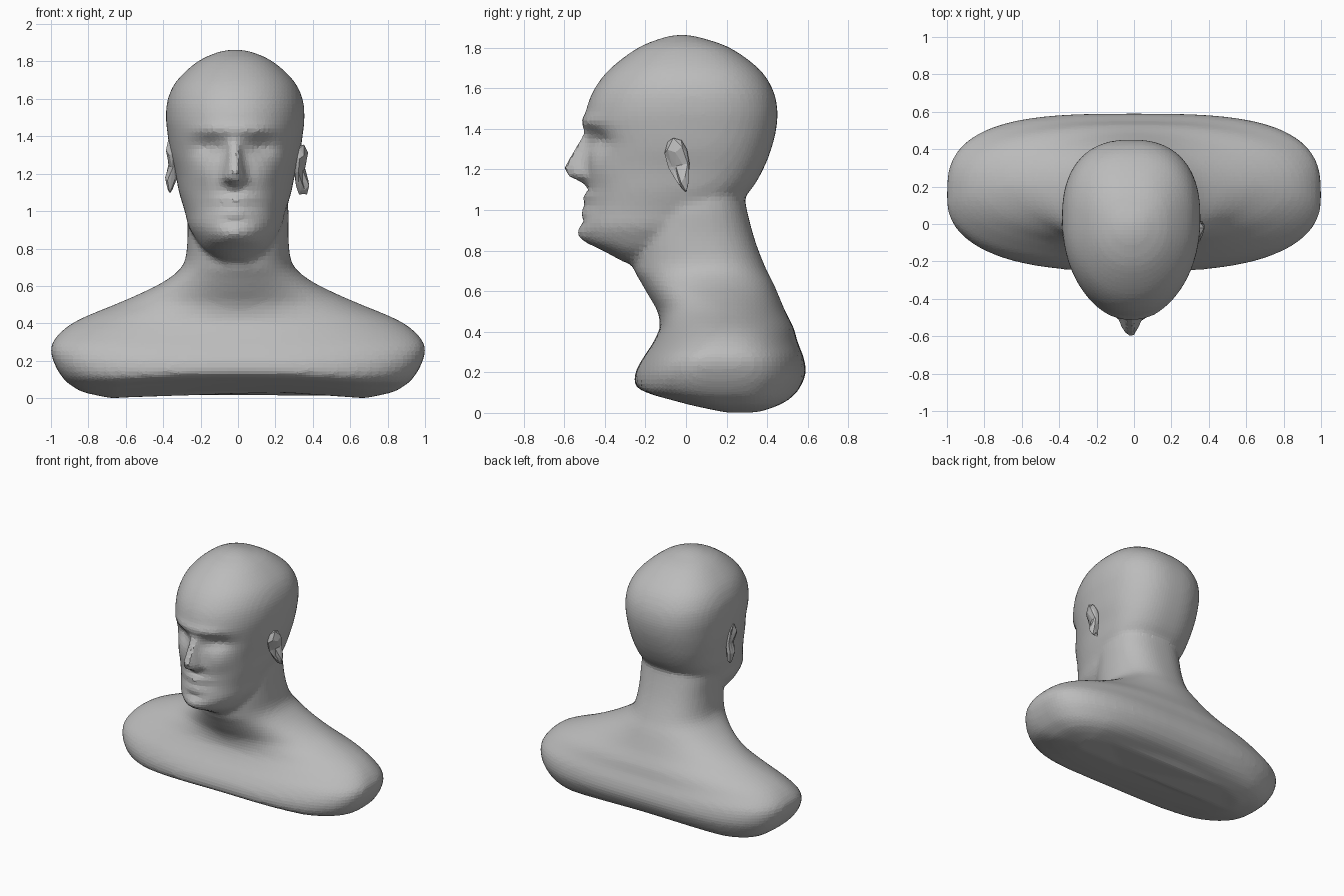
import bpy, bmesh, math, random
from mathutils import Vector, Matrix

random.seed(4)
if "Cube" in bpy.data.objects:
    bpy.data.objects.remove(bpy.data.objects["Cube"], do_unlink=True)

clay = bpy.data.materials.new("grey_clay")
clay.use_nodes = True
GREY = (0.5, 0.5, 0.5, 1)
clay.diffuse_color = GREY
clay.node_tree.nodes["Principled BSDF"].inputs["Base Color"].default_value = GREY


def make_object(name, bm):
    bmesh.ops.recalc_face_normals(bm, faces=bm.faces)
    mesh = bpy.data.meshes.new(name)
    bm.to_mesh(mesh)
    bm.free()
    mesh.materials.append(clay)
    obj = bpy.data.objects.new(name, mesh)
    bpy.context.collection.objects.link(obj)
    return obj


def refine(rows, steps=4):
    """Catmull-Rom interpolation between section rows."""
    out = []
    for i in range(len(rows) - 1):
        a, b = rows[max(i - 1, 0)], rows[i]
        c, d = rows[i + 1], rows[min(i + 2, len(rows) - 1)]
        for k in range(steps):
            t = k / steps
            out.append([q + t / 2 * (r - p + t * (2*p - 5*q + 4*r - s + t * (3*(q - r) + s - p)))
                        for p, q, r, s in zip(a, b, c, d)])
    return out + [list(rows[-1])]


def loft(name, rows, deform, sides=72, x_off=0):
    """Rows are height, half width, front y, widest y, back y, roundness."""
    bm = bmesh.new()
    rings = []
    for z, w, yf, yc, yb, n in refine(rows):
        ring = []
        for k in range(sides):
            a = math.tau * k / sides
            c, s = math.cos(a), math.sin(a)
            m = n if s < 0 else n * 1.15
            x = math.copysign(abs(c) ** (2 / m), c) * w
            y = yc + math.copysign(abs(s) ** (2 / m), s) * (yb - yc if s > 0 else yc - yf)
            ring.append(bm.verts.new(deform(Vector((x + x_off, y, z)))))
        rings.append(ring)
    for lo, hi in zip(rings, rings[1:]):
        for k in range(sides):
            j = (k + 1) % sides
            bm.faces.new((lo[k], lo[j], hi[j], hi[k]))
    bm.faces.new(rings[0])
    bm.faces.new(rings[-1])
    return make_object(name, bm)


# Shoulders and neck
torso_rows = [
    (0.00, 0.68, 0.14, 0.25, 0.42, 2.5),
    (0.03, 0.82, 0.00, 0.22, 0.49, 2.6),
    (0.06, 0.88, -0.12, 0.2, 0.53, 2.7),
    (0.10, 0.93, -0.24, 0.17, 0.56, 2.7),
    (0.18, 0.98, -0.25, 0.15, 0.59, 2.7),
    (0.27, 1.00, -0.21, 0.15, 0.58, 2.6),
    (0.35, 0.95, -0.16, 0.17, 0.55, 2.3),
    (0.42, 0.85, -0.13, 0.19, 0.53, 2.0),
    (0.50, 0.66, -0.14, 0.2, 0.49, 1.75),
    (0.57, 0.50, -0.18, 0.18, 0.46, 1.75),
    (0.64, 0.37, -0.22, 0.14, 0.43, 1.9),
    (0.72, 0.29, -0.26, 0.1, 0.39, 2.0),
    (0.85, 0.27, -0.26, 0.06, 0.34, 2.1),
    (1.00, 0.27, -0.24, 0.05, 0.3, 2.1),
    (1.12, 0.26, -0.2, 0.05, 0.28, 2.1)]


def arch_base(p):
    lift = 0.035 * max(0, 1 - (p.x / 0.65) ** 2) * max(0, 1 - p.z / 0.3)
    return p + Vector((0, 0, lift))


bust = loft("bust", torso_rows, arch_base)

# Head with sculpted face
head_rows = [
    (0.74, 0.10, -0.3, -0.2, -0.1, 2),
    (0.80, 0.17, -0.41, -0.2, 0, 2),
    (0.85, 0.21, -0.5, -0.15, 0.1, 2),
    (0.92, 0.25, -0.52, -0.1, 0.15, 2.1),
    (1.00, 0.27, -0.5, -0.05, 0.22, 2.15),
    (1.10, 0.30, -0.49, 0, 0.32, 2.15),
    (1.20, 0.32, -0.49, 0.03, 0.38, 2.15),
    (1.30, 0.345, -0.49, 0.03, 0.42, 2.1),
    (1.40, 0.36, -0.5, 0.03, 0.445, 2.1),
    (1.50, 0.37, -0.49, 0.03, 0.45, 2.1),
    (1.60, 0.36, -0.45, 0.03, 0.425, 2.1),
    (1.70, 0.31, -0.37, 0.02, 0.355, 2.1),
    (1.80, 0.20, -0.235, 0, 0.215, 2.1),
    (1.85, 0.09, -0.11, -0.02, 0.07, 2),
    (1.863, 0.02, -0.04, -0.02, 0, 2)]

# Face bumps: side offset, height, x reach, z reach, push toward the back
face_bumps = [
    (0.14, 1.345, 0.085, 0.05, 0.055),
    (0.1, 1.435, 0.12, 0.025, -0.02),
    (0.17, 1.2, 0.07, 0.06, -0.012),
    (0, 1.1, 0.1, 0.02, 0.015),
    (0, 1.06, 0.08, 0.018, -0.03),
    (0, 1.03, 0.11, 0.013, 0.035),
    (0, 0.99, 0.07, 0.022, -0.02),
    (0, 0.94, 0.09, 0.02, 0.015),
    (0, 0.88, 0.08, 0.035, -0.02)]


def sculpt_face(p):
    if p.y > -0.2:
        return p
    push = 0
    for bx, bz, rx, rz, amount in face_bumps:
        for side in ((1, -1) if bx else (1,)):
            u, v = (p.x + 0.015 - side * bx) / rx, (p.z - bz) / rz
            push += amount * math.exp(-u * u - v * v)
    return p + Vector((0, push, 0))


head = loft("head", head_rows, sculpt_face, x_off=-0.015)

# Nose: a wedge from bridge to tip with two nostril wings
bm = bmesh.new()
for x, y, z in [(0, -0.49, 1.4), (0, -0.6, 1.21), (0, -0.585, 1.17), (0, -0.5, 1.13)]:
    for side in (-1, 1):
        bm.verts.new((side * 0.02 - 0.02, y, z))
for side in (-1, 1):
    bm.verts.new((side * 0.085 - 0.02, -0.47, 1.16))
    bm.verts.new((side * 0.06 - 0.02, -0.53, 1.18))
    bm.verts.new((side * 0.03 - 0.02, -0.42, 1.38))
bmesh.ops.convex_hull(bm, input=bm.verts)
nose = make_object("nose", bm)

# Weld head and nose into the bust as one skin
for part in (head, nose):
    part.hide_render = True
bpy.ops.object.select_all(action="DESELECT")
for part in (bust, head, nose):
    part.hide_render = False
    part.select_set(True)
bpy.context.view_layer.objects.active = bust
bpy.ops.object.join()
remesh = bust.modifiers.new("skin", "REMESH")
remesh.mode = "VOXEL"
remesh.voxel_size = 0.022
soften = bust.modifiers.new("soften", "SMOOTH")
soften.factor = 0.5
soften.iterations = 2

# Ears: crumpled, tilted discs
for name, side, x, z in (("left_ear", 1, 0.34, 1.22), ("right_ear", -1, -0.355, 1.24)):
    bm = bmesh.new()
    bmesh.ops.create_icosphere(bm, subdivisions=2, radius=1)
    for v in bm.verts:
        v.co *= random.uniform(0.8, 1.12)
        v.co.y *= 0.75 + 0.3 * v.co.z
        if v.co.x * side > 0.3 and abs(v.co.z) < 0.4:
            v.co.x *= 0.3
    shape = (Matrix.Translation((x, -0.03, z)) @ Matrix.Rotation(-side * 0.3, 4, "Z")
             @ Matrix.Rotation(0.2, 4, "X") @ Matrix.Diagonal((0.04, 0.075, 0.15, 1)))
    bmesh.ops.transform(bm, matrix=shape, verts=bm.verts)
    make_object(name, bm)
